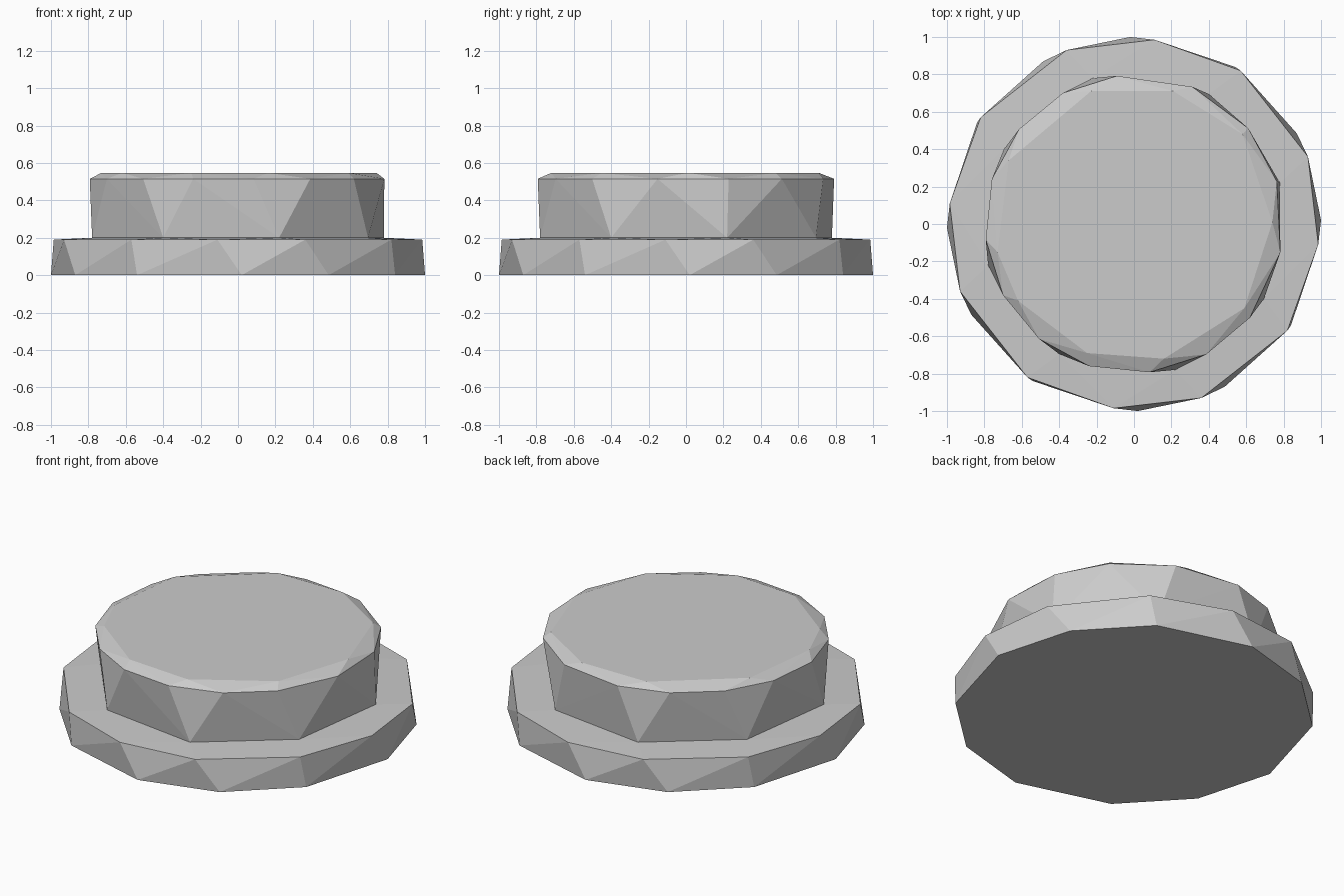
import bpy, bmesh, math
from mathutils import Vector

if "Cube" in bpy.data.objects:
    bpy.data.objects.remove(bpy.data.objects["Cube"])

grey = bpy.data.materials.new("plain grey")
grey.diffuse_color = (0.6, 0.6, 0.6, 1)
grey.use_nodes = True
grey.node_tree.nodes["Principled BSDF"].inputs["Base Color"].default_value = grey.diffuse_color


def quarter_ring(points, z):
    """Repeat a few points four times around the z axis."""
    ring = []
    for k in range(4):
        for x, y in points:
            for _ in range(k):
                x, y = -y, x
            ring.append((x, y, z))
    return ring


def sorted_ring(ring):
    return sorted((Vector(p) for p in ring),
                  key=lambda p: math.atan2(p.y, p.x) % math.tau)


def zip_rings(bm, low, high):
    """Join two rings of different counts with a band of triangles."""
    n, m = len(low), len(high)
    start = min(range(m), key=lambda j: (high[j].co.xy - low[0].co.xy).length)
    high = high[start:] + high[:start]
    i = j = 0
    while i < n or j < m:
        a, b = low[i % n], high[j % m]
        a2, b2 = low[(i + 1) % n], high[(j + 1) % m]
        step_low = j == m or (i < n and
                              (a2.co - b.co).length < (b2.co - a.co).length)
        if step_low:
            bm.faces.new((a, a2, b))
            i += 1
        else:
            bm.faces.new((a, b2, b))
            j += 1


def loft(name, rings, cap_low=False, cap_high=False):
    bm = bmesh.new()
    loops = [[bm.verts.new(p) for p in sorted_ring(r)] for r in rings]
    for low, high in zip(loops, loops[1:]):
        zip_rings(bm, low, high)
    if cap_low:
        bm.faces.new(loops[0][::-1])
    if cap_high:
        bm.faces.new(loops[-1])
    mesh = bpy.data.meshes.new(name)
    bm.to_mesh(mesh)
    bm.free()
    mesh.materials.append(grey)
    obj = bpy.data.objects.new(name, mesh)
    bpy.context.collection.objects.link(obj)
    return obj


# Where the raised cap meets the flange
seam = quarter_ring([(0.78, 0.22), (0.4, 0.695)], 0.2)

# Wide twelve-sided flange with twisted sides
foot = quarter_ring([(1.0, 0.02), (0.87, 0.485), (0.54, 0.84)], 0)
rim = quarter_ring([(0.93, 0.36), (0.57, 0.82), (0.11, 0.985)], 0.19)
loft("flange", [foot, rim, seam], cap_low=True)

# Raised cap: irregular shoulder, then a shallow chamfer to a flat top
shoulder_angles = [-11, 16.6, 40, 67, 96.5, 118.5, 140.5, 162.5, 186,
                   208.5, 230.5, 252.5, 276, 299, 321]
shoulder = [(0.797 * math.cos(math.radians(a)),
             0.797 * math.sin(math.radians(a)), 0.515) for a in shoulder_angles]
top = [(x, y, 0.547) for x, y in [
    (0.74, 0.01), (0.58, 0.48), (0.21, 0.71), (-0.23, 0.71), (-0.67, 0.34),
    (-0.73, -0.15), (-0.62, -0.41), (-0.25, -0.69), (0.16, -0.72),
    (0.59, -0.45)]]
loft("raised_cap", [seam, shoulder, top], cap_high=True)
